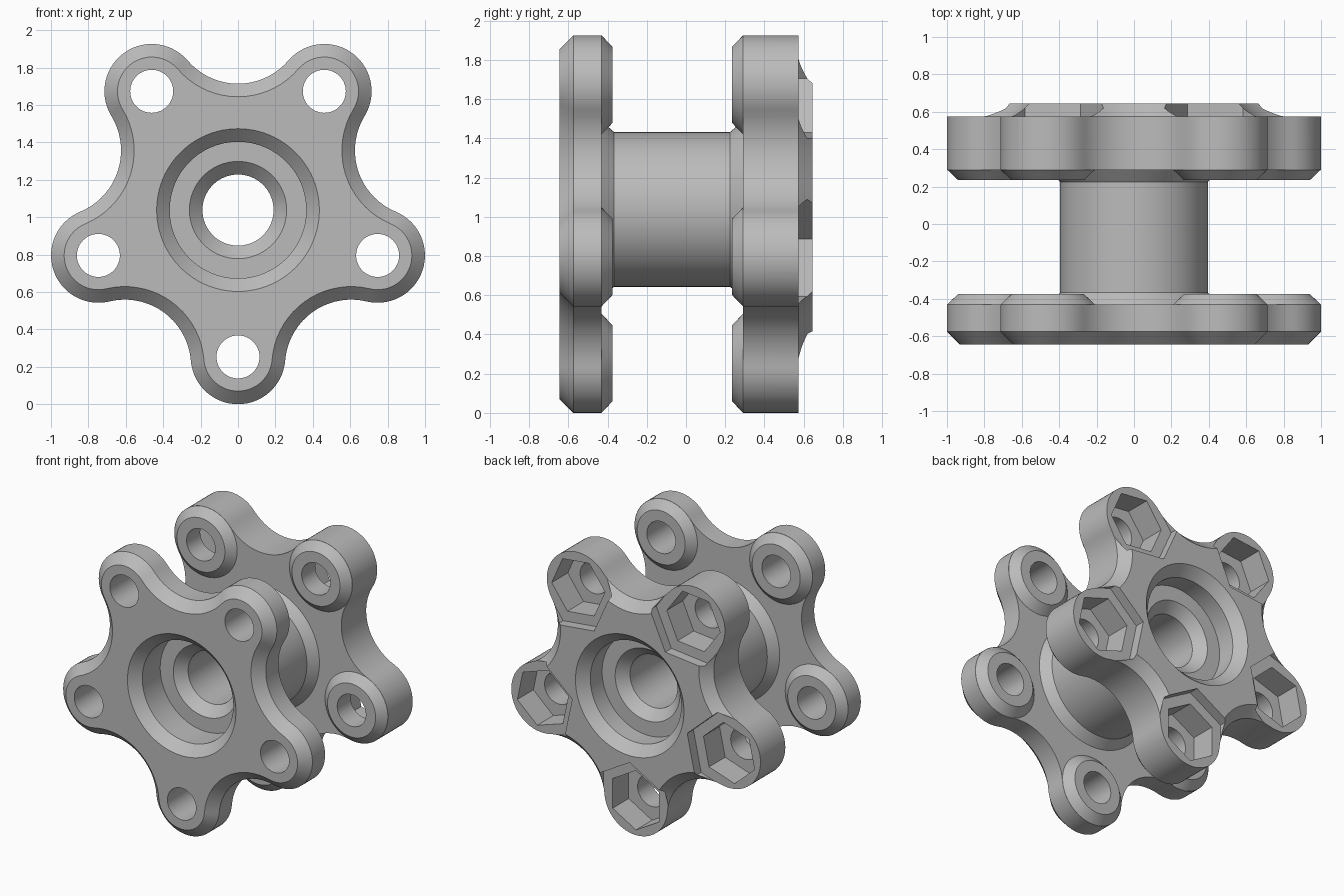
import bpy, bmesh
from math import sin, cos, pi, radians, atan2

if "Cube" in bpy.data.objects:
    bpy.data.objects.remove(bpy.data.objects["Cube"], do_unlink=True)

MID_Z = 1.038                  # height of the hub axis
ARM, TIP = 0.785, 0.253        # arm centre distance, arm tip radius
VALLEY = 1.03                  # centre distance of the hollow arcs
ARMS = [radians(72 * k - 90) for k in range(5)]

grey = bpy.data.materials.new("Plain Grey")
grey.use_nodes = True
grey.diffuse_color = (0.5, 0.5, 0.5, 1)
grey.node_tree.nodes["Principled BSDF"].inputs["Base Color"].default_value = (0.5, 0.5, 0.5, 1)


def loft(name, rings):
    """Closed solid through rings of equal point count."""
    bm = bmesh.new()
    loops = [[bm.verts.new(p) for p in ring] for ring in rings]
    n = len(loops[0])
    for a, b in zip(loops, loops[1:]):
        for i in range(n):
            j = (i + 1) % n
            bm.faces.new((a[i], a[j], b[j], b[i]))
    bm.faces.new(loops[0])
    bm.faces.new(loops[-1])
    bmesh.ops.recalc_face_normals(bm, faces=bm.faces)
    mesh = bpy.data.meshes.new(name)
    bm.to_mesh(mesh)
    bm.free()
    mesh.materials.append(grey)
    obj = bpy.data.objects.new(name, mesh)
    bpy.context.collection.objects.link(obj)
    return obj


def turned(name, profile, x=0, z=MID_Z, sides=96, start=0):
    """Solid of (radius, y) steps around an axis along y."""
    turn = [start + 2 * pi * i / sides for i in range(sides)]
    return loft(name, [[(x + r * cos(t), y, z + r * sin(t)) for t in turn]
                       for r, y in profile])


def star(y, inset):
    """Five-armed outline made of tangent arcs."""
    vx, vz = VALLEY * cos(pi / 5) - ARM, VALLEY * sin(pi / 5)
    beta = atan2(vz, vx)
    hollow = (vx * vx + vz * vz) ** 0.5 - TIP
    points = []

    def arc(dist, direction, radius, first, last, steps):
        for t in steps:
            ang = first + (last - first) * t
            points.append((dist * cos(direction) + radius * cos(ang), y,
                           MID_Z + dist * sin(direction) + radius * sin(ang)))

    for a in ARMS:
        arc(ARM, a, TIP - inset, a - beta, a + beta, [i / 28 for i in range(29)])
        v, half = a + pi / 5, beta - pi / 5
        arc(VALLEY, v, hollow + inset, v + pi + half, v + pi - half,
            [i / 18 for i in range(1, 18)])
    return points


def combine(target, tool, operation):
    mod = target.modifiers.new("combine", 'BOOLEAN')
    mod.operation = operation
    mod.solver = 'EXACT'
    mod.object = tool
    bpy.context.view_layer.objects.active = target
    bpy.ops.object.modifier_apply(modifier=mod.name)
    bpy.data.objects.remove(tool, do_unlink=True)


# Drum with a small flare at each flange
body = turned("spool_hub", [(0.45, -0.5), (0.45, -0.43), (0.395, -0.367),
                            (0.395, 0.225), (0.45, 0.29), (0.45, 0.4)])

# Star flanges, bevelled on the outer face
front = loft("front_flange", [star(-0.645, 0.07), star(-0.575, 0), star(-0.43, 0)])
back = loft("back_flange", [star(0.29, 0), star(0.575, 0), star(0.645, 0.07)])
combine(body, front, 'UNION')
combine(body, back, 'UNION')

# Tapered bosses on the inner faces of the arms
centres = [(ARM * cos(a), MID_Z + ARM * sin(a), a) for a in ARMS]
for x, z, a in centres:
    for base, sign in ((-0.43, 1), (0.29, -1)):
        boss = turned("boss", [(TIP - 0.001, base - sign * 0.03), (TIP - 0.001, base),
                               (0.193, base + sign * 0.056)], x, z, 64)
        combine(body, boss, 'UNION')

# Stepped bore with a bearing pocket at each end
bore = turned("bore", [(0.54, -0.75), (0.365, -0.575), (0.365, -0.37), (0.26, -0.37),
                       (0.19, -0.3), (0.19, 0.37), (0.26, 0.44), (0.365, 0.44),
                       (0.365, 0.575), (0.54, 0.75)])
combine(body, bore, 'DIFFERENCE')

# Bolt holes, hexagonal nut pockets and hexagonal clearance steps
for x, z, a in centres:
    combine(body, turned("bolt_hole", [(0.115, -0.8), (0.115, 0.8)], x, z, 48), 'DIFFERENCE')
    combine(body, turned("nut_pocket", [(0.215, 0.39), (0.215, 0.8)], x, z, 6, a), 'DIFFERENCE')
    combine(body, turned("nut_step", [(0.3, 0.574), (0.3, 0.8)], x, z, 6, a), 'DIFFERENCE')

# Smooth the round walls and keep the edges crisp
bpy.ops.object.select_all(action='DESELECT')
body.select_set(True)
bpy.context.view_layer.objects.active = body
bpy.ops.object.shade_smooth_by_angle(angle=radians(30))
